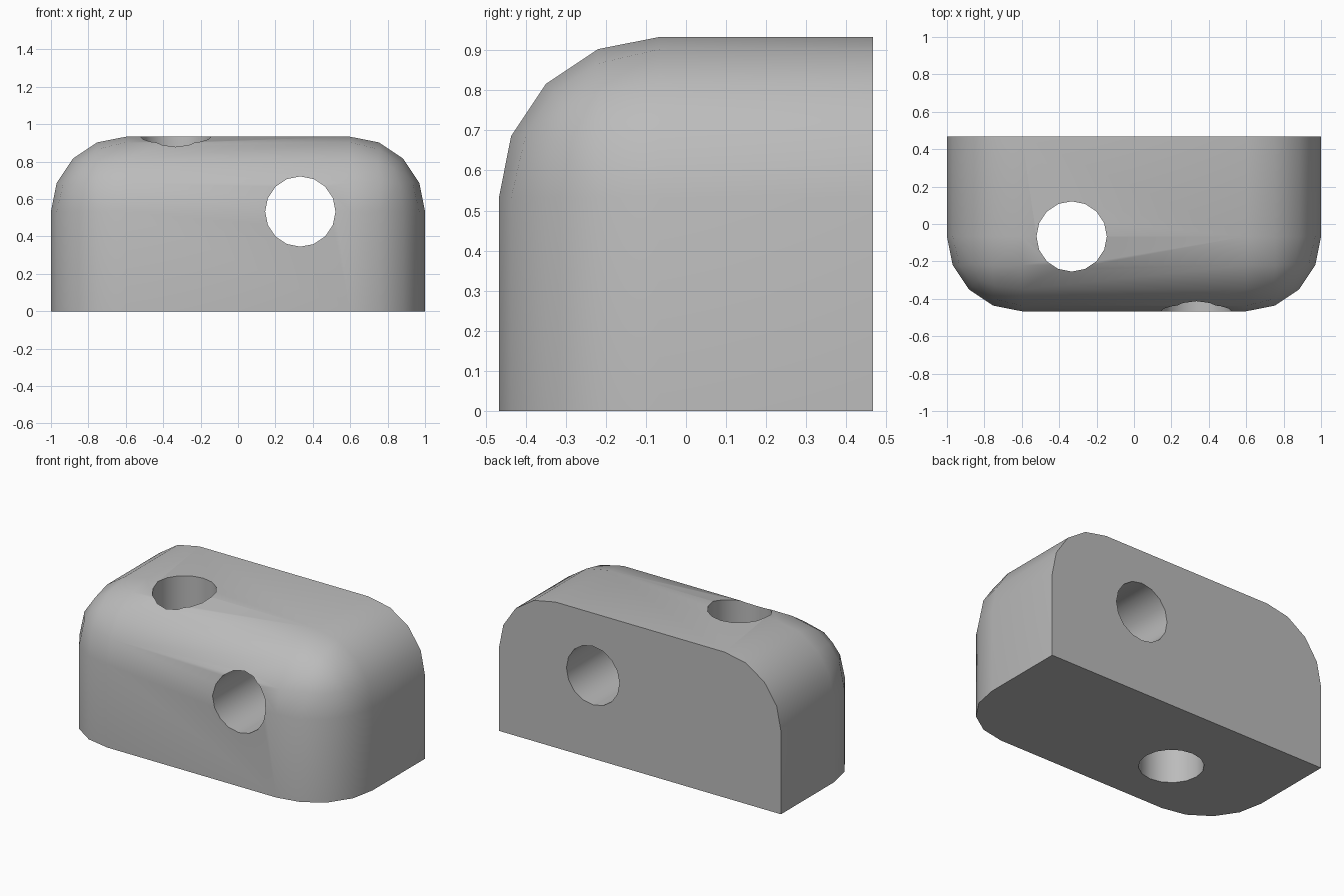
import bpy
import bmesh
import math

if "Cube" in bpy.data.objects:
    bpy.data.objects.remove(bpy.data.objects["Cube"], do_unlink=True)

WIDTH, DEPTH, HEIGHT = 2.0, 0.933, 0.933
ROUND, HOLE_RADIUS = 0.4, 0.188

# Single grey finish
grey = bpy.data.materials.new("plain_grey")
grey.use_nodes = True
colour = (0.5, 0.5, 0.5, 1)
grey.diffuse_color = colour
grey.node_tree.nodes["Principled BSDF"].inputs["Base Color"].default_value = colour

# Block with its front and upper edges rounded
bm = bmesh.new()
bmesh.ops.create_cube(bm, size=1)
for v in bm.verts:
    v.co.x *= WIDTH
    v.co.y *= DEPTH
    v.co.z = (v.co.z + 0.5) * HEIGHT


def is_rounded(edge):
    """Edges between any two of the front, top and side faces."""
    return all(f.normal.y < 0.5 and f.normal.z > -0.5 for f in edge.link_faces)


bm.normal_update()
bmesh.ops.bevel(bm, geom=[e for e in bm.edges if is_rounded(e)], offset=ROUND,
                offset_type='OFFSET', segments=4, profile=0.5, affect='EDGES')
mesh = bpy.data.meshes.new("rounded_block")
bm.to_mesh(mesh)
bm.free()
block = bpy.data.objects.new("rounded_block", mesh)
bpy.context.collection.objects.link(block)
mesh.materials.append(grey)


def drill(name, location, rotation):
    """Cut a round through hole in the block."""
    bpy.ops.mesh.primitive_cylinder_add(vertices=16, radius=HOLE_RADIUS, depth=3,
                                        location=location, rotation=rotation)
    cutter = bpy.context.object
    cutter.name = name
    cutter.hide_render = True
    cutter.data.materials.append(grey)
    mod = block.modifiers.new(name, 'BOOLEAN')
    mod.operation = 'DIFFERENCE'
    mod.solver = 'EXACT'
    mod.object = cutter
    bpy.context.view_layer.objects.active = block
    bpy.ops.object.modifier_apply(modifier=name)
    bpy.data.objects.remove(cutter, do_unlink=True)


# One hole front to back, one top to bottom
drill("front_hole", (WIDTH / 6, 0, HEIGHT - ROUND), (math.pi / 2, 0, 0))
drill("top_hole", (-WIDTH / 6, ROUND - DEPTH / 2, HEIGHT / 2), (0, 0, 0))

# Smooth rounding with crisp hole rims
bpy.ops.object.select_all(action='DESELECT')
block.select_set(True)
bpy.context.view_layer.objects.active = block
bpy.ops.object.shade_smooth_by_angle(angle=math.radians(30))
